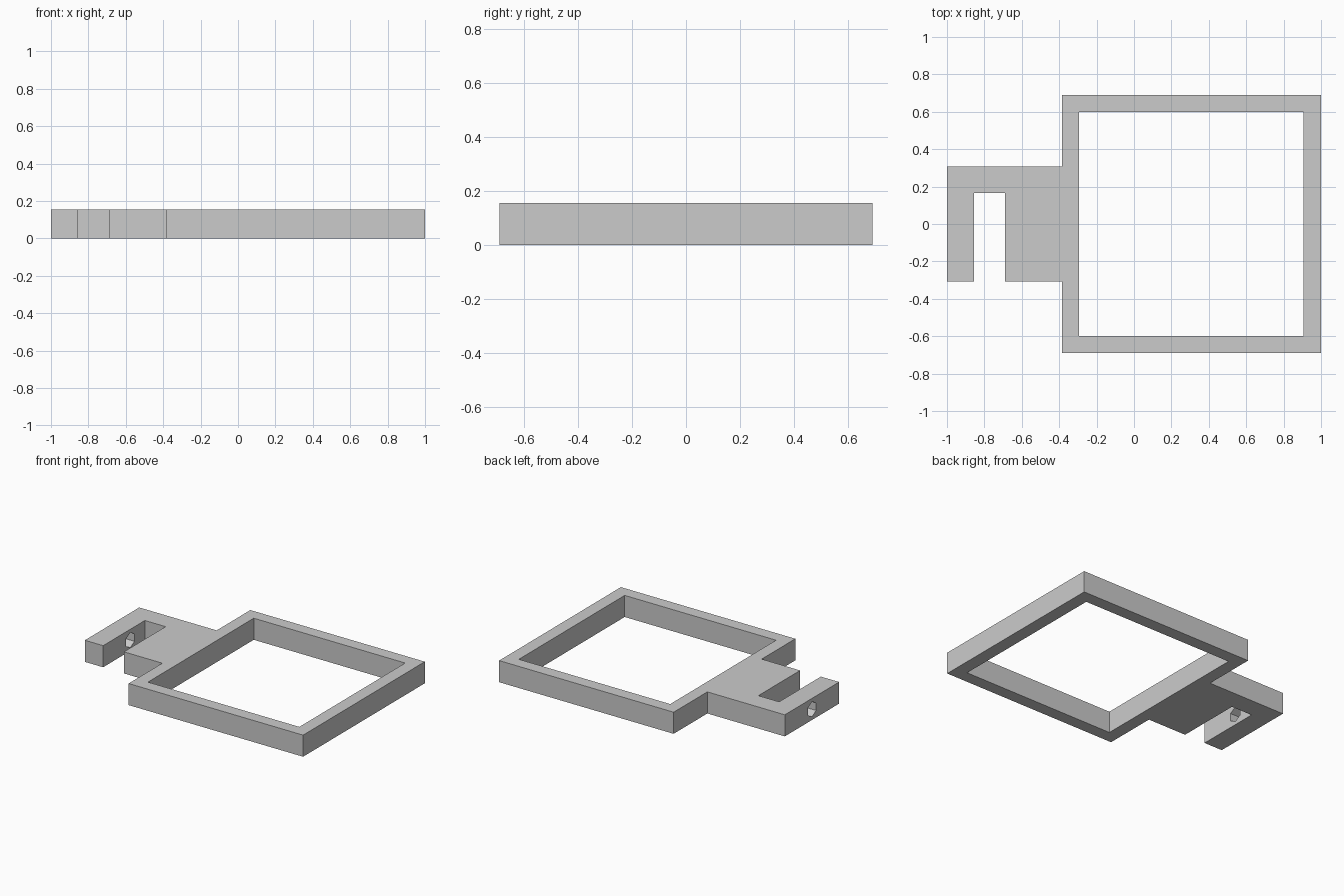
import bpy
import bmesh
import math
from mathutils import Matrix

if "Cube" in bpy.data.objects:
    bpy.data.objects.remove(bpy.data.objects["Cube"], do_unlink=True)

HEIGHT = 0.155

grey = bpy.data.materials.new("plain grey")
grey.use_nodes = True
colour = (0.6, 0.6, 0.6, 1)
grey.diffuse_color = colour
grey.node_tree.nodes["Principled BSDF"].inputs["Base Color"].default_value = colour


def add_object(name, bm):
    bmesh.ops.recalc_face_normals(bm, faces=bm.faces)
    mesh = bpy.data.meshes.new(name)
    bm.to_mesh(mesh)
    bm.free()
    mesh.materials.append(grey)
    obj = bpy.data.objects.new(name, mesh)
    bpy.context.collection.objects.link(obj)
    return obj


def prism(name, outline, z0=0, z1=HEIGHT):
    """Extrude a flat outline upwards."""
    bm = bmesh.new()
    face = bm.faces.new([bm.verts.new((x, y, z0)) for x, y in outline])
    walls = bmesh.ops.extrude_face_region(bm, geom=[face])["geom"]
    bmesh.ops.translate(bm, vec=(0, 0, z1 - z0),
                        verts=[v for v in walls if isinstance(v, bmesh.types.BMVert)])
    return add_object(name, bm)


def cut(body, cutter):
    mod = body.modifiers.new(cutter.name, "BOOLEAN")
    mod.operation = "DIFFERENCE"
    mod.solver = "EXACT"
    mod.object = cutter
    cutter.hide_render = True
    cutter.hide_set(True)
    cutter.display_type = "WIRE"


# Square frame and hooked mounting tab as one outline
left, right, inner = -0.385, 1.0, -0.69
half, tab = 0.69, 0.308
bracket = prism("frame_with_hook", [
    (right, -half), (right, half), (left, half), (left, tab),
    (-1, tab), (-1, -tab), (-0.855, -tab), (-0.855, 0.165),
    (inner, 0.165), (inner, -tab), (left, -tab), (left, -half)])

# Square window through the frame
window = prism("window_cutter",
               [(-0.295, -0.6), (0.907, -0.6), (0.907, 0.6), (-0.295, 0.6)],
               -0.1, HEIGHT + 0.1)
cut(bracket, window)

# Six-sided screw hole across the hook's outer arm
bm = bmesh.new()
bmesh.ops.create_cone(bm, cap_ends=True, segments=6, radius1=0.054, radius2=0.054,
                      depth=0.26,
                      matrix=Matrix.Translation((-0.925, 0, HEIGHT / 2))
                      @ Matrix.Rotation(math.pi / 2, 4, "Y")
                      @ Matrix.Rotation(math.pi / 2, 4, "Z"))
# Stand one corner of the hole at the top
top = max(v.co.z for v in bm.verts)
if top < HEIGHT / 2 + 0.05:
    bmesh.ops.rotate(bm, verts=bm.verts, cent=(0, 0, HEIGHT / 2),
                     matrix=Matrix.Rotation(math.pi / 6, 3, "X"))
cut(bracket, add_object("screw_hole_cutter", bm))
